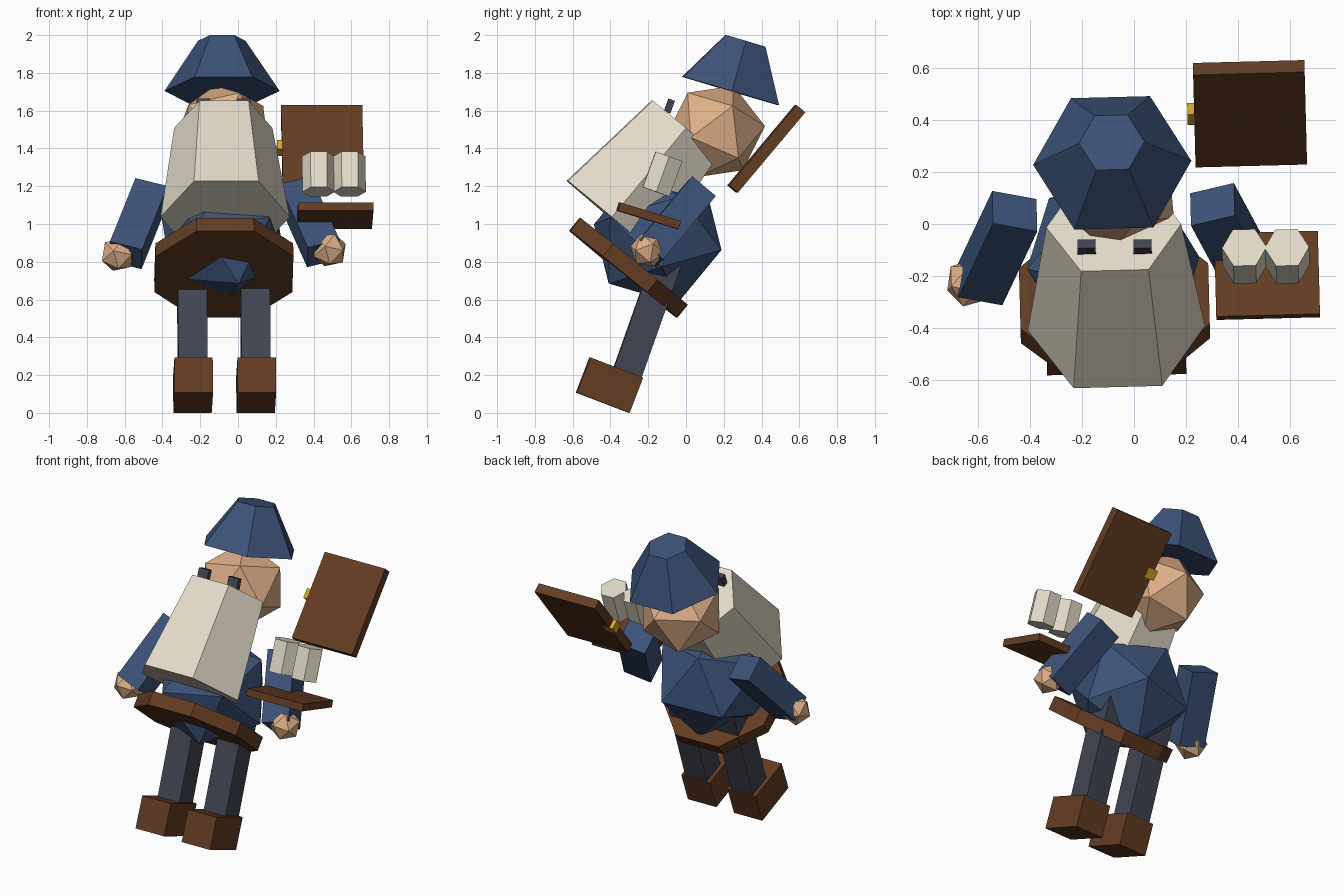
import bpy, bmesh
from math import radians, cos, sin, pi
from mathutils import Matrix, Vector

if "Cube" in bpy.data.objects:
    bpy.data.objects.remove(bpy.data.objects["Cube"], do_unlink=True)

MID = -0.075  # centre line of the figure


def material(name, rgb):
    lin = [((c / 255 + 0.055) / 1.055) ** 2.4 for c in rgb] + [1]
    m = bpy.data.materials.new(name)
    m.use_nodes = True
    m.diffuse_color = lin
    m.node_tree.nodes["Principled BSDF"].inputs["Base Color"].default_value = lin
    return m


blue = material("blue cloth", (60, 82, 120))
brown = material("brown leather", (99, 60, 34))
skin = material("skin", (222, 175, 135))
cream = material("cream", (227, 219, 201))
slate = material("dark slate", (65, 69, 82))
gold = material("gold", (215, 165, 35))


def finish(name, bm, matrix, mat):
    bmesh.ops.transform(bm, matrix=matrix, verts=bm.verts)
    bmesh.ops.recalc_face_normals(bm, faces=bm.faces)
    me = bpy.data.meshes.new(name)
    bm.to_mesh(me)
    bm.free()
    me.materials.append(mat)
    ob = bpy.data.objects.new(name, me)
    bpy.context.collection.objects.link(ob)
    return ob


def tilted(loc, lean):
    """Place at loc, leaning backwards by the given degrees."""
    return (Matrix.Translation(loc) @ Matrix.Rotation(radians(1.5), 4, 'Z')
            @ Matrix.Rotation(radians(-lean), 4, 'X'))


def framed(loc, up, side):
    """Place at loc with local z along up and local x towards side."""
    z = Vector(up).normalized()
    x = Vector(side)
    x = (x - z * x.dot(z)).normalized()
    rot = Matrix((x, z.cross(x), z)).transposed().to_4x4()
    return Matrix.Translation(loc) @ rot


def box(name, matrix, size, mat):
    bm = bmesh.new()
    bmesh.ops.create_cube(bm, size=1)
    return finish(name, bm, matrix @ Matrix.Diagonal((*size, 1)), mat)


def frustum(name, matrix, sides, r_low, r_top, height, mat):
    """Closed prism or cut cone with centre at the origin of matrix."""
    bm = bmesh.new()
    turn = 0 if sides == 6 else pi / sides
    rings = []
    for r, z in ((r_low, -height / 2), (r_top, height / 2)):
        angles = [turn + 2 * pi * i / sides for i in range(sides)]
        rings.append([bm.verts.new((r * cos(a), r * sin(a), z)) for a in angles])
    for ring in rings:
        bm.faces.new(ring)
    for i in range(sides):
        j = (i + 1) % sides
        bm.faces.new((rings[0][i], rings[0][j], rings[1][j], rings[1][i]))
    return finish(name, bm, matrix, mat)


def ball(name, matrix, radius, mat):
    bm = bmesh.new()
    bmesh.ops.create_icosphere(bm, subdivisions=1, radius=radius)
    return finish(name, bm, matrix, mat)


# Torso, belt, head
ball("torso", framed((-0.08, -0.15, 0.93), (-0.09, 0.275, 0.26), (0.1, 0.3, -0.04)), 0.367, blue)
frustum("belt", tilted((MID, -0.305, 0.768), 39), 8, 0.395, 0.395, 0.087, brown)
ball("head", framed((-0.075, 0.155, 1.49), (-0.31, 0.55, -0.77), (0.1, 0.97, 0.2)), 0.265, skin)

# Hat and beard
frustum("hat", tilted((-0.085, 0.275, 1.837), 16.5), 6, 0.305, 0.126, 0.277, blue)
frustum("beard", tilted((-0.073, -0.204, 1.273), 40), 6, 0.342, 0.26, 0.615, cream)

# Paired parts: eyes, boots, legs, arms, hands
for side, s in (("left", 1), ("right", -1)):
    box(side + "_eye", tilted((MID + 0.108 * s, -0.088, 1.625), 20), (0.07, 0.035, 0.07), slate)
    x = MID + 0.167 * s
    box(side + "_boot", tilted((x + 0.004, -0.405, 0.147), 21), (0.203, 0.3, 0.2), brown)
    box(side + "_leg", tilted((x, -0.217, 0.475), 19.5), (0.155, 0.155, 0.73), slate)
    arm = tilted((MID + 0.452 * s, -0.078 + 0.015 * s, 1.007 + 0.005 * s), 40)
    box(side + "_arm", arm @ Matrix.Rotation(radians(-18 * s), 4, 'Y'), (0.178, 0.163, 0.46), blue)
    ball(side + "_hand", tilted((MID + 0.56 * s, -0.215 + 0.012 * s, 0.85 + 0.012 * s), 40), 0.096, skin)

# Tray with two mugs
box("tray", tilted((0.513, -0.198, 1.043), 17), (0.4, 0.335, 0.045), brown)
for i, x in enumerate((0.426, 0.59)):
    frustum(f"mug_{i + 1}", tilted((x, -0.125, 1.264), 20), 6, 0.086, 0.086, 0.2, cream)

# Upright panel with a small clasp
box("panel", tilted((0.447, 0.425, 1.398), 40), (0.43, 0.06, 0.555), brown)
box("panel_clasp", tilted((0.242, 0.425, 1.402), 40), (0.072, 0.059, 0.062), gold)
